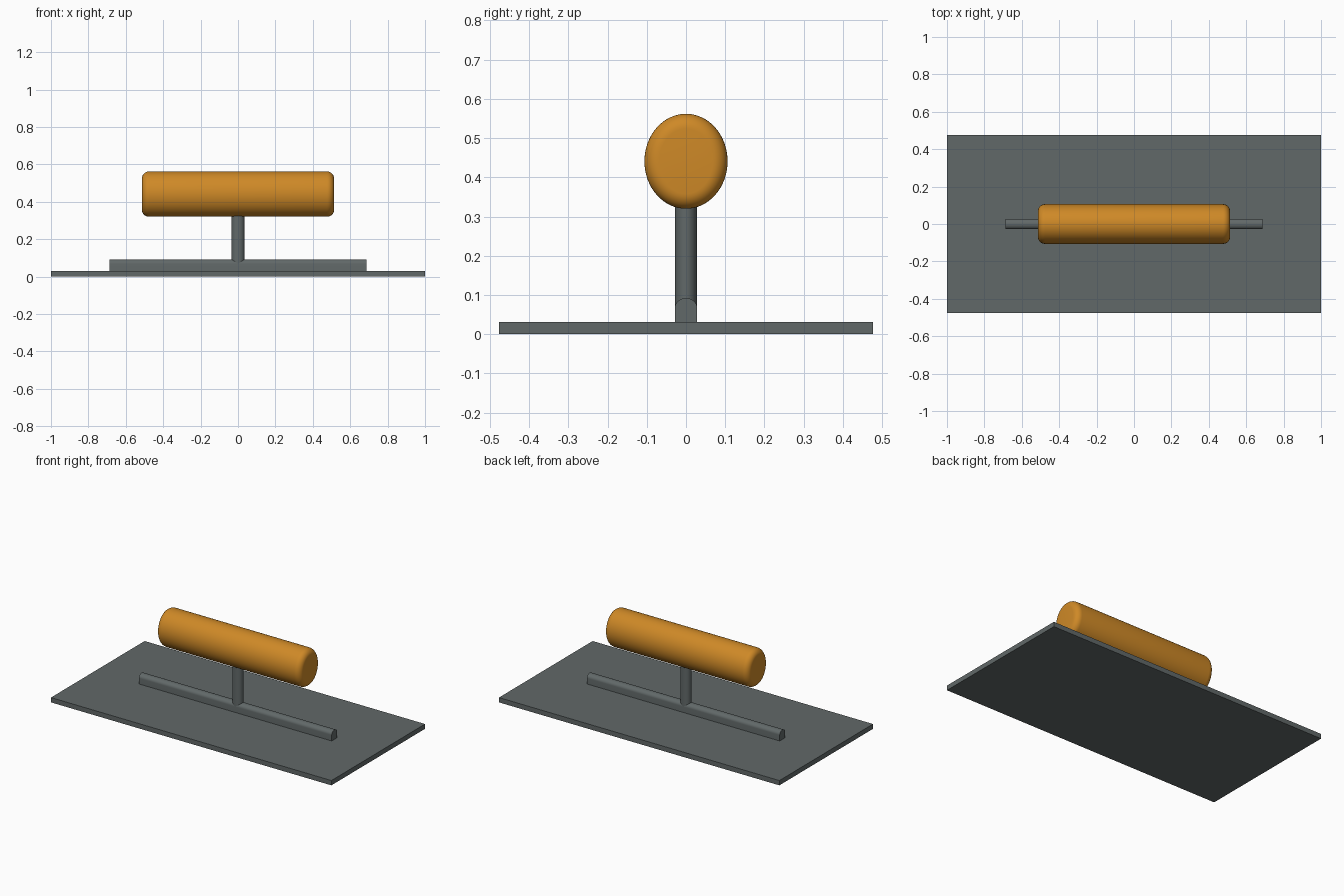
import bpy, bmesh, math
from mathutils import Matrix

if "Cube" in bpy.data.objects:
    bpy.data.objects.remove(bpy.data.objects["Cube"])


def material(name, rgb):
    m = bpy.data.materials.new(name)
    m.diffuse_color = (*rgb, 1)
    m.use_nodes = True
    m.node_tree.nodes["Principled BSDF"].inputs["Base Color"].default_value = m.diffuse_color
    return m


steel = material("steel", (0.12, 0.14, 0.14))
wood = material("wood", (0.62, 0.25, 0.02))


def add_part(name, bm, mat, smooth=True):
    bmesh.ops.recalc_face_normals(bm, faces=bm.faces)
    mesh = bpy.data.meshes.new(name)
    bm.to_mesh(mesh)
    bm.free()
    mesh.materials.append(mat)
    ob = bpy.data.objects.new(name, mesh)
    bpy.context.collection.objects.link(ob)
    if smooth:
        bpy.ops.object.select_all(action='DESELECT')
        ob.select_set(True)
        bpy.context.view_layer.objects.active = ob
        bpy.ops.object.shade_smooth_by_angle(angle=math.radians(35))
    return ob


def loft(rings):
    """Skin a list of equal-length rings and cap both ends."""
    bm = bmesh.new()
    vs = [[bm.verts.new(p) for p in ring] for ring in rings]
    n = len(vs[0])
    for a, b in zip(vs, vs[1:]):
        for i in range(n):
            j = (i + 1) % n
            bm.faces.new((a[i], a[j], b[j], b[i]))
    bm.faces.new(vs[0])
    bm.faces.new(vs[-1])
    return bm


def ellipse(ra, rb, n):
    return [(ra * math.cos(2 * math.pi * i / n), rb * math.sin(2 * math.pi * i / n))
            for i in range(n)]


# Flat blade
bm = bmesh.new()
bmesh.ops.create_cube(bm, size=1, matrix=Matrix.Translation((0, 0, 0.0155))
                      @ Matrix.Diagonal((2, 0.954, 0.031, 1)))
add_part("blade", bm, steel, smooth=False)

# Mounting rib with an arched top
arch = [(0.028 * math.cos(math.pi * i / 16), 0.068 + 0.024 * math.sin(math.pi * i / 16))
        for i in range(17)]
section = [(0.028, 0.025)] + arch + [(-0.028, 0.025)]
add_part("mounting_rib", loft([[(x, y, z) for y, z in section] for x in (-0.688, 0.688)]), steel)

# Post between rib and handle
add_part("post", loft([[(x, y, z) for x, y in ellipse(0.034, 0.028, 32)]
                       for z in (0.06, 0.36)]), steel)

# Oval grip with rounded ends
L, R = 0.514, 0.038
arc = [(L - R + R * math.sin(t), R * (1 - math.cos(t)))
       for t in (math.pi / 2 * k / 8 for k in range(9))]
stations = [(-x, d) for x, d in reversed(arc)] + arc
add_part("grip", loft([[(x, y, 0.441 + z) for y, z in ellipse(0.106 - d, 0.121 - d, 64)]
                       for x, d in stations]), wood)
